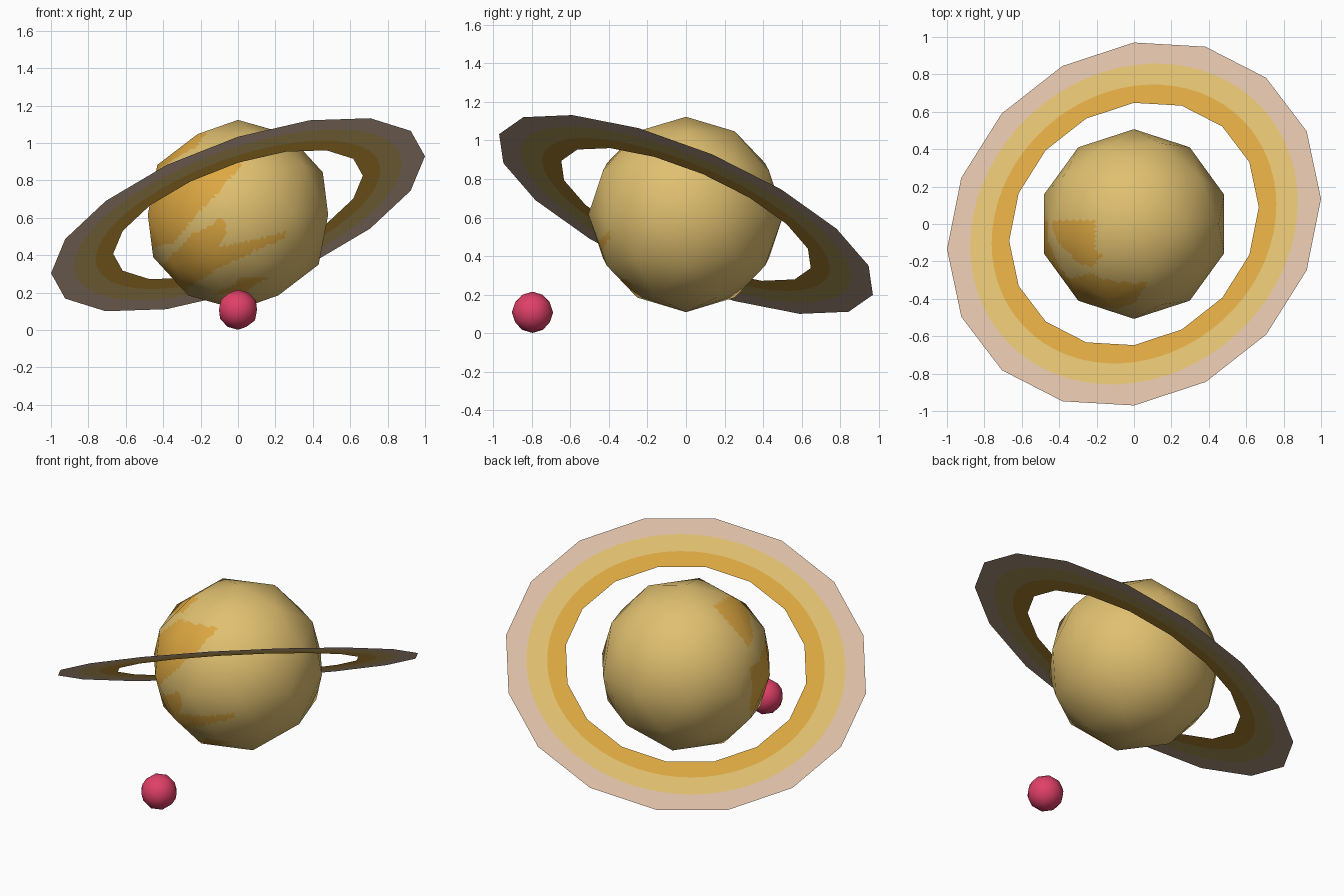
import bpy, bmesh, math
from mathutils import Vector

if "Cube" in bpy.data.objects:
    bpy.data.objects.remove(bpy.data.objects["Cube"])


def mat(name, rgb):
    m = bpy.data.materials.new(name)
    lin = [((c / 255 + 0.055) / 1.055) ** 2.4 for c in rgb]
    m.diffuse_color = (*lin, 1)
    m.use_nodes = True
    m.node_tree.nodes["Principled BSDF"].inputs["Base Color"].default_value = m.diffuse_color
    return m


YELLOW = mat("sand_yellow", (224, 192, 112))
ORANGE = mat("amber_orange", (221, 168, 66))
BEIGE = mat("pale_rose_beige", (221, 191, 166))
PINK = mat("crimson_pink", (224, 64, 104))


def add(name, bm, mats, loc):
    me = bpy.data.meshes.new(name)
    bm.to_mesh(me)
    bm.free()
    for m in mats:
        me.materials.append(m)
    ob = bpy.data.objects.new(name, me)
    ob.location = loc
    bpy.context.collection.objects.link(ob)
    return ob


def inside(x, z, poly):
    hit = False
    for (x1, z1), (x2, z2) in zip(poly, poly[1:] + poly[:1]):
        if (z1 > z) != (z2 > z) and x < (x2 - x1) * (z - z1) / (z2 - z1) + x1:
            hit = not hit
    return hit


CZ = 0.616

# Cloud streaks on the front of the planet, outlined in x and z
streaks = [
    [(-0.17, 1.05), (-0.25, 1.05), (-0.48, 0.90), (-0.48, 0.82), (-0.33, 0.92), (-0.22, 0.98)],
    [(0.08, 0.99), (0.0, 0.86), (-0.14, 0.70), (-0.24, 0.60), (-0.34, 0.47), (-0.52, 0.42),
     (-0.52, 0.68), (-0.36, 0.82), (-0.22, 0.95), (-0.08, 0.97)],
    [(0.26, 0.525), (0.25, 0.49), (0.1, 0.43), (-0.05, 0.36), (-0.2, 0.27), (-0.3, 0.2),
     (-0.45, 0.3), (-0.37, 0.38), (-0.25, 0.51), (-0.16, 0.55), (-0.085, 0.61),
     (-0.055, 0.52), (-0.11, 0.44), (0.12, 0.49)],
    [(0.17, 0.285), (0.02, 0.285), (-0.02, 0.24), (-0.14, 0.19), (0.03, 0.2)],
]

# Planet: low-poly sphere, flat triangles split finely so the streaks can be coloured
bm = bmesh.new()
bmesh.ops.create_icosphere(bm, subdivisions=2, radius=0.507)
bmesh.ops.subdivide_edges(bm, edges=bm.edges[:], cuts=11, use_grid_fill=True)
for f in bm.faces:
    f.smooth = True
    c = f.calc_center_median()
    if c.y < 0.02 and any(inside(c.x, c.z + CZ, s) for s in streaks):
        f.material_index = 1
planet = add("planet", bm, [YELLOW, ORANGE], (0, 0, CZ))
planet.data.normals_split_custom_set_from_vertices(
    [v.co.normalized() for v in planet.data.vertices])

# Moon: small low-poly sphere in front
bm = bmesh.new()
bmesh.ops.create_icosphere(bm, subdivisions=2, radius=0.107)
for f in bm.faces:
    f.smooth = True
add("moon", bm, [PINK], (0, -0.797, 0.108))

# Ring: tilted flat band, 16-sided inner and outer rims, round colour borders
u = Vector((0.947, 0.128, 0.296)).normalized()
w = u.cross(Vector((0, 0.919, -0.395))).normalized()
v = w.cross(u)
N = 64


def rim(radius, sided):
    pts = []
    for i in range(N):
        a = 2 * math.pi * i / N
        r = radius
        if sided:
            step = math.pi / 8
            r *= math.cos(step / 2) / math.cos(a % step - step / 2)
        pts.append(bm.verts.new(u * r * math.cos(a) + v * r * math.sin(a)))
    return pts


bm = bmesh.new()
rims = [rim(0.705, True), rim(0.804, False), rim(0.925, False), rim(1.056, True)]
for k in range(3):
    for i in range(N):
        j = (i + 1) % N
        f = bm.faces.new((rims[k][i], rims[k + 1][i], rims[k + 1][j], rims[k][j]))
        f.material_index = k
add("ring", bm, [ORANGE, YELLOW, BEIGE], (0, 0, CZ))
